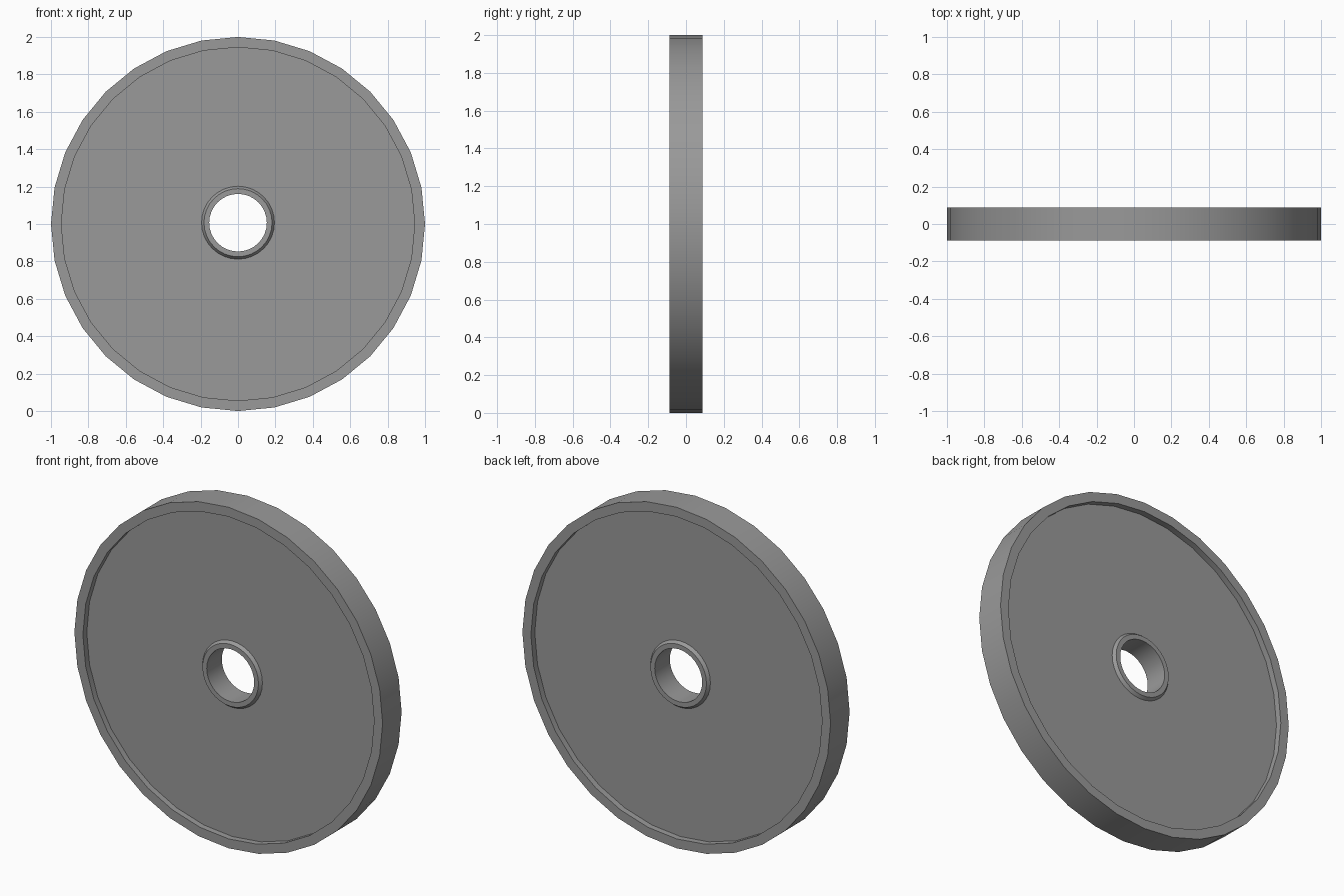
import bpy, bmesh
from math import sin, cos, tau, radians

if "Cube" in bpy.data.objects:
    bpy.data.objects.remove(bpy.data.objects["Cube"])

SIDES = 32


def lathe(name, rings):
    """Revolve a closed loop of (radius, y, centre height) around the y axis."""
    bm = bmesh.new()
    loops = [[bm.verts.new((r * cos(tau * i / SIDES), y, z + r * sin(tau * i / SIDES)))
              for i in range(SIDES)] for r, y, z in rings]
    for a, b in zip(loops, loops[1:] + loops[:1]):
        for i in range(SIDES):
            j = (i + 1) % SIDES
            bm.faces.new((a[i], a[j], b[j], b[i]))
    bmesh.ops.recalc_face_normals(bm, faces=bm.faces)
    mesh = bpy.data.meshes.new(name)
    bm.to_mesh(mesh)
    bm.free()
    obj = bpy.data.objects.new(name, mesh)
    bpy.context.collection.objects.link(obj)
    bpy.ops.object.select_all(action='DESELECT')
    obj.select_set(True)
    bpy.context.view_layer.objects.active = obj
    bpy.ops.object.shade_smooth_by_angle(angle=radians(30))
    return obj


RIM_Z, HUB_Z = 1.0, 1.007

# Front half of the section: tread, rim lip, recessed disc, bevelled hub, bore
front = [
    (1.000, -0.088, RIM_Z),
    (0.945, -0.088, RIM_Z),
    (0.945, -0.052, RIM_Z),
    (0.195, -0.052, HUB_Z),
    (0.182, -0.070, HUB_Z),
    (0.154, -0.070, HUB_Z),
]
# Mirrored back half closes the loop
back = [(r, -y, z) for r, y, z in reversed(front)]
wheel = lathe("wheel_disc", front + back)

# Dark grey finish
dark_grey = bpy.data.materials.new("dark_grey")
dark_grey.diffuse_color = (0.32, 0.32, 0.32, 1)
dark_grey.use_nodes = True
dark_grey.node_tree.nodes["Principled BSDF"].inputs["Base Color"].default_value = dark_grey.diffuse_color
wheel.data.materials.append(dark_grey)
